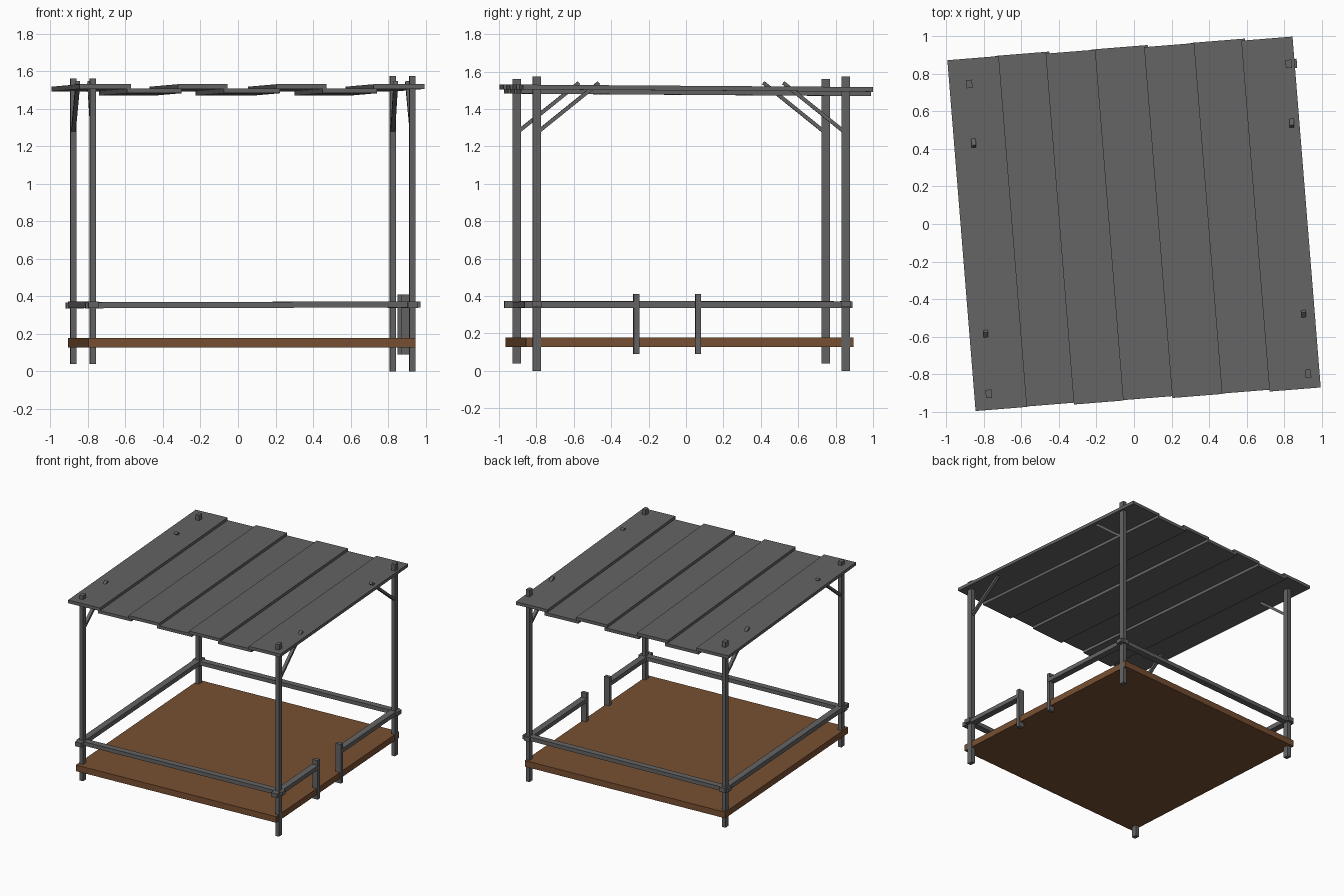
import bpy, math
from mathutils import Vector, Matrix

if "Cube" in bpy.data.objects:
    bpy.data.objects.remove(bpy.data.objects["Cube"])


def material(name, rgb):
    m = bpy.data.materials.new(name)
    m.diffuse_color = (*rgb, 1)
    m.use_nodes = True
    m.node_tree.nodes["Principled BSDF"].inputs["Base Color"].default_value = m.diffuse_color
    return m


GREY = material("weathered grey wood", (0.127, 0.127, 0.127))
BROWN = material("brown floor wood", (0.185, 0.078, 0.032))

# Floor frame and roof are turned by slightly different angles
BASE = Matrix.Translation((0.025, -0.026, 0)) @ Matrix.Rotation(math.radians(3.6), 4, 'Z')
ROOF = Matrix.Translation((0.0, 0.004, 0)) @ Matrix.Rotation(math.radians(4.6), 4, 'Z')


def box(name, frame, centre, size, mat=GREY, tilt=Matrix()):
    bpy.ops.mesh.primitive_cube_add(size=1)
    o = bpy.context.object
    o.name = name
    o.data.transform(frame @ Matrix.Translation(centre) @ tilt @ Matrix.Diagonal((*size, 1)))
    o.data.materials.append(mat)
    return o


def beam(name, frame, a, b, w, h):
    # square bar between two points
    a, b = Vector(a), Vector(b)
    d = b - a
    tilt = d.to_track_quat('Z', 'X').to_matrix().to_4x4()
    return box(name, frame, (a + b) / 2, (h, w, d.length), GREY, tilt)


PX, PY = 0.853, 0.8275

# Floor slab
box("floor", BASE, (-0.006, -0.008, 0.153), (1.745, 1.755, 0.05), BROWN)

# Corner posts with braces running along the sides
for sx, side in ((-1, "left"), (1, "right")):
    z0, z1 = (0.04, 1.56) if sx < 0 else (0.0, 1.573)
    for sy, end in ((-1, "front"), (1, "back")):
        box(f"{end}_{side}_post", BASE, (sx * PX, sy * PY, (z0 + z1) / 2),
            (0.032, 0.044, z1 - z0))
        beam(f"{end}_{side}_brace", BASE, (sx * PX, sy * (PY - 0.01), 1.28),
             (sx * (PX - 0.004), sy * 0.494, 1.54), 0.024, 0.02)

# Rails crossing at the posts
RZ = 0.354
for sy, end in ((-1, "front"), (1, "back")):
    box(f"{end}_rail", BASE, (0.002, sy * PY, RZ), (1.79, 0.05, 0.032), GREY,
        Matrix.Rotation(math.radians(-0.15), 4, 'Y'))
box("left_rail", BASE, (-PX, -0.012, RZ), (0.052, 1.765, 0.036))

# Right rail is split by the entrance gap
GAP = (-0.294, 0.037)
for name, y0, y1 in (("right_rail_front", -0.895, GAP[0] + 0.01),
                     ("right_rail_back", GAP[1] - 0.01, 0.864)):
    box(name, BASE, (PX, (y0 + y1) / 2, RZ), (0.052, y1 - y0, 0.034))
for i, y in enumerate(GAP):
    box(f"entrance_post_{i + 1}", BASE, (PX, y, 0.25), (0.047, 0.03, 0.32))

# Roof planks, alternating upper and lower layers
edges = [-0.922, -0.647, -0.397, -0.131, 0.129, 0.397, 0.648, 0.922]
for i in range(7):
    low = i % 2
    lap = 0.02 if low else 0.0
    x0, x1 = edges[i] - lap, edges[i + 1] + lap
    x = (x0 + x1) / 2
    box(f"roof_plank_{i + 1}", ROOF,
        (x, -0.014 * x + (0.003 if low else -0.003), 1.488 if low else 1.511),
        (x1 - x0, 1.876, 0.025), GREY, Matrix.Rotation(math.radians(-0.4), 4, 'X'))
